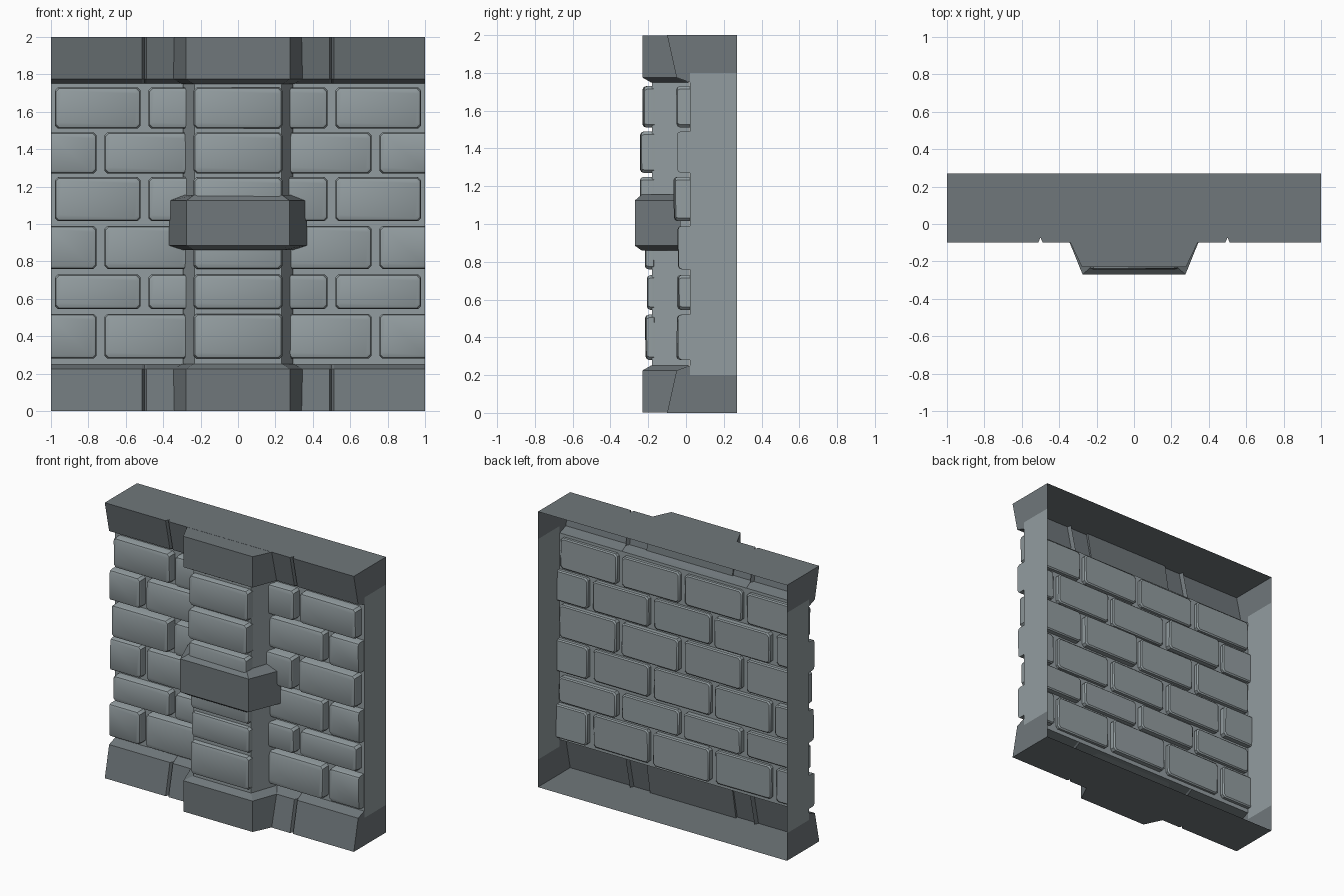
import bpy, bmesh, random
from mathutils import Vector

if "Cube" in bpy.data.objects:
    bpy.data.objects.remove(bpy.data.objects["Cube"])

random.seed(4)
BACK, SHEET, CORE = 0.27, 0.02, -0.18


def material(name, col):
    m = bpy.data.materials.new(name)
    m.diffuse_color = (*col, 1)
    m.use_nodes = True
    m.node_tree.nodes["Principled BSDF"].inputs["Base Color"].default_value = m.diffuse_color
    return m


TRIM = material("dark_trim", (0.16, 0.185, 0.197))
STONE = material("light_stone", (0.29, 0.335, 0.35))


def finish(name, bm, mat, smooth=False):
    bmesh.ops.remove_doubles(bm, verts=bm.verts, dist=0.0005)
    bmesh.ops.recalc_face_normals(bm, faces=bm.faces)
    me = bpy.data.meshes.new(name)
    bm.to_mesh(me)
    bm.free()
    me.materials.append(mat)
    ob = bpy.data.objects.new(name, me)
    bpy.context.collection.objects.link(ob)
    if smooth:
        bpy.ops.object.select_all(action='DESELECT')
        ob.select_set(True)
        bpy.context.view_layer.objects.active = ob
        bpy.ops.object.shade_smooth_by_angle(angle=0.6)
    return ob


def loft(bm, rings):
    """Bridge closed rings of equal length and cap both ends."""
    vs = [[bm.verts.new(p) for p in r] for r in rings]
    n = len(vs[0])
    for a, b in zip(vs, vs[1:]):
        for i in range(n):
            j = (i + 1) % n
            bm.faces.new((a[i], a[j], b[j], b[i]))
    bm.faces.new(vs[0])
    bm.faces.new(vs[-1])


def rect8(x0, x1, z0, z1, c, y):
    """Rectangle with cut corners, facing the front."""
    return [Vector((x, y, z)) for x, z in (
        (x0 + c, z0), (x1 - c, z0), (x1, z0 + c), (x1, z1 - c),
        (x1 - c, z1), (x0 + c, z1), (x0, z1 - c), (x0, z0 + c))]


def brick(bm, x0, x1, z0, z1, back, front):
    """Soft-edged block with a slightly tilted face."""
    a, b = random.uniform(-0.012, 0.012), random.uniform(-0.02, 0.02)
    cx, cz = (x0 + x1) / 2, (z0 + z1) / 2
    rings = []
    for inset, y in ((0.008, back), (0, back - 0.008), (0, front + 0.02),
                     (0.006, front + 0.006), (0.018, front)):
        r = rect8(x0 + inset, x1 - inset, z0 + inset, z1 - inset, 0.016, y)
        for p in r:
            p.y += a * (p.x - cx) + b * (p.z - cz)
        rings.append(r)
    loft(bm, rings)


# rows: brick bottom, brick top, wall face, pilaster face
rows = [(0.28, 0.52, -0.045, -0.215), (0.545, 0.73, -0.045, -0.205),
        (0.76, 0.99, -0.04, -0.215), (1.015, 1.25, -0.06, -0.242),
        (1.27, 1.49, -0.045, -0.242), (1.51, 1.73, -0.045, -0.228)]
bonds = [[-1.24, -0.735, -0.247, 0.247, 0.735, 1.24], [-1, -0.5, 0, 0.5, 1]]

# wall bricks, showing on both faces, cut flush at the ends
bm = bmesh.new()
for k, (z0, z1, face, _) in enumerate(rows):
    edges = bonds[k % 2]
    for x0, x1 in zip(edges, edges[1:]):
        brick(bm, x0 + 0.021, x1 - 0.021, z0, z1, random.uniform(0.045, 0.065),
              face + random.uniform(-0.004, 0.004))
for s in (-1, 1):
    bmesh.ops.bisect_plane(bm, geom=bm.verts[:] + bm.edges[:] + bm.faces[:],
                           plane_co=(s * 0.999, 0, 0), plane_no=(s, 0, 0), clear_outer=True)
bmesh.ops.holes_fill(bm, edges=[e for e in bm.edges if e.is_boundary], sides=0)
finish("wall_bricks", bm, STONE, True)

# mortar sheet
bm = bmesh.new()
bm.faces.new([bm.verts.new((x, SHEET, z))
              for x, z in ((-1, 0.25), (1, 0.25), (1, 1.75), (-1, 1.75))])
finish("mortar_sheet", bm, STONE)

# hollow plinth, coping and end panels, grooved at the block joints
bm = bmesh.new()
half = [(BACK, 0, 0), (-0.1, 0, 1), (-0.05, 0.225, 1), (SHEET, 0.25, 0)]
stations = [(-1, 0), (-0.512, 0), (-0.5, 0.028), (-0.488, 0),
            (0.488, 0), (0.5, 0.028), (0.512, 0), (1, 0)]
for top in (False, True):
    def flip(z):
        return 2 - z if top else z
    strip = [[bm.verts.new((x, y + g * d, flip(z))) for y, z, g in half]
             for x, d in stations]
    for a, b in zip(strip, strip[1:]):
        for i in range(3):
            bm.faces.new((a[i], a[i + 1], b[i + 1], b[i]))
    for x in (-1, 1):
        pts = [(y, z) for y, z, _ in half] + [(SHEET, 0.2), (BACK, 0.2)]
        bm.faces.new([bm.verts.new((x, y, flip(z))) for y, z in pts])
for x in (-1, 1):
    panel = bm.faces.new([bm.verts.new((x, y, z)) for y, z in (
        (BACK, 0.2), (SHEET, 0.2), (SHEET, 1.8), (BACK, 1.8))])
    panel.material_index = 1
finish("plinth_coping_and_ends", bm, TRIM).data.materials.append(STONE)


def pier(name, mat, sections):
    """Stack of splayed sections: z, front width, front y, rear width, splay y, rear y."""
    bm = bmesh.new()
    loft(bm, [[(-fw, fy, z), (fw, fy, z), (rw, sy, z), (rw, ry, z), (-rw, ry, z), (-rw, sy, z)]
              for z, fw, fy, rw, sy, ry in sections])
    finish(name, bm, mat)


# pilaster core, foot, head and middle band
pier("pilaster_core", STONE, [(z, 0.232, CORE, 0.295, 0.0, 0.0192) for z in (0.252, 1.748)])
foot = [(0.001, 0.278, -0.23, 0.345, -0.09, -0.08), (0.225, 0.278, -0.23, 0.345, -0.05, -0.04),
        (0.252, 0.235, CORE - 0.003, 0.30, 0.0, 0.019)]
pier("pilaster_foot", TRIM, foot)
pier("pilaster_head", TRIM, [(2 - s[0], *s[1:]) for s in foot])
band = (0.275, -0.27, 0.368, -0.04, -0.03)
lip = (0.235, -0.235, 0.29, -0.04, -0.03)
pier("pilaster_band", TRIM, [(0.86, *lip), (0.885, *band), (1.125, *band), (1.155, *lip)])

# pilaster bricks
bm = bmesh.new()
for z0, z1, _, face in rows:
    brick(bm, -0.237, 0.237, z0, z1, CORE + 0.02, face)
finish("pilaster_bricks", bm, STONE, True)
